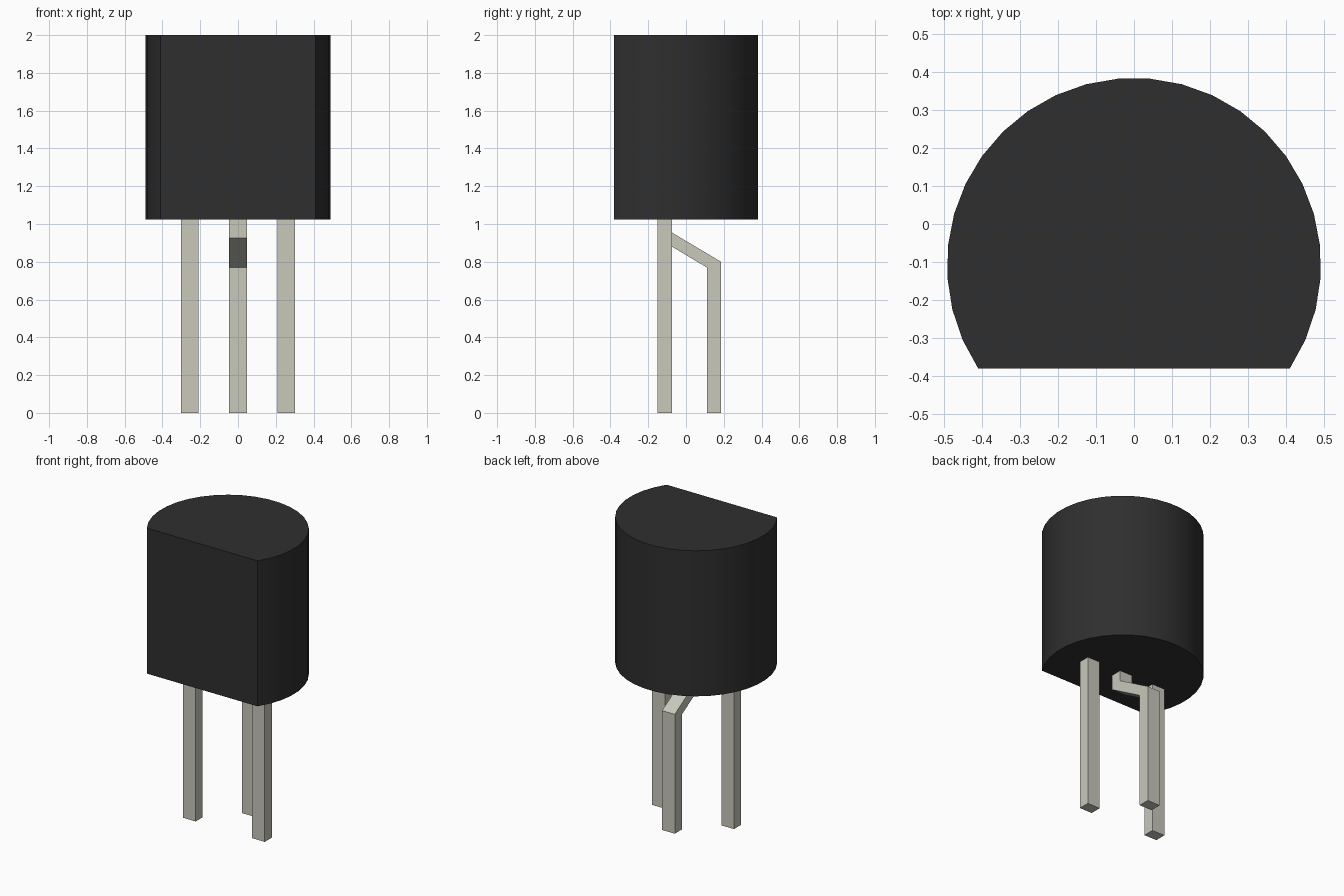
import bpy, bmesh, math
from mathutils import Vector

cube = bpy.data.objects.get("Cube")
if cube:
    bpy.data.objects.remove(cube, do_unlink=True)


def make_material(name, rgb):
    mat = bpy.data.materials.new(name)
    mat.use_nodes = True
    color = (*rgb, 1.0)
    mat.diffuse_color = color
    mat.node_tree.nodes["Principled BSDF"].inputs["Base Color"].default_value = color
    return mat


def extrude_profile(name, points, direction, mat):
    """Solid made by sweeping a closed planar profile along a direction."""
    bm = bmesh.new()
    base = bm.faces.new([bm.verts.new(p) for p in points])
    swept = bmesh.ops.extrude_face_region(bm, geom=[base], use_keep_orig=True)
    verts = [v for v in swept["geom"] if isinstance(v, bmesh.types.BMVert)]
    bmesh.ops.translate(bm, verts=verts, vec=Vector(direction))
    bmesh.ops.recalc_face_normals(bm, faces=bm.faces[:])
    mesh = bpy.data.meshes.new(name)
    bm.to_mesh(mesh)
    bm.free()
    mesh.materials.append(mat)
    obj = bpy.data.objects.new(name, mesh)
    bpy.context.collection.objects.link(obj)
    return obj


black_plastic = make_material("black plastic", (0.028, 0.028, 0.028))
tinned_metal = make_material("tinned metal", (0.58, 0.58, 0.50))

# Body: round case with a flat front
RADIUS, CENTRE_Y, FLAT_Y = 0.492, -0.108, -0.38
BOTTOM, TOP, SEGMENTS = 1.025, 2.0, 25
start = math.asin((FLAT_Y - CENTRE_Y) / RADIUS)
step = (math.pi - 2 * start) / SEGMENTS
outline = [(RADIUS * math.cos(start + i * step),
            CENTRE_Y + RADIUS * math.sin(start + i * step), BOTTOM)
           for i in range(SEGMENTS + 1)]
body = extrude_profile("body", outline, (0, 0, TOP - BOTTOM), black_plastic)
bpy.context.view_layer.objects.active = body
body.select_set(True)
bpy.ops.object.shade_smooth_by_angle(angle=math.radians(30))
body.select_set(False)

# Legs: two straight outer pins and a middle pin cranked to the back
WIDTH, FRONT, BACK, LEG_TOP = 0.094, -0.15, -0.075, 1.03
straight = [(FRONT, 0), (BACK, 0), (BACK, LEG_TOP), (FRONT, LEG_TOP)]
cranked = [(FRONT, LEG_TOP), (FRONT, 0.925), (0.11, 0.77), (0.11, 0),
           (0.186, 0), (0.186, 0.8), (BACK, 0.955), (BACK, LEG_TOP)]
for name, x, profile in (("left_leg", 0.256, straight),
                         ("middle_leg", 0, cranked),
                         ("right_leg", -0.256, straight)):
    points = [(x - WIDTH / 2, y, z) for y, z in profile]
    extrude_profile(name, points, (WIDTH, 0, 0), tinned_metal)
